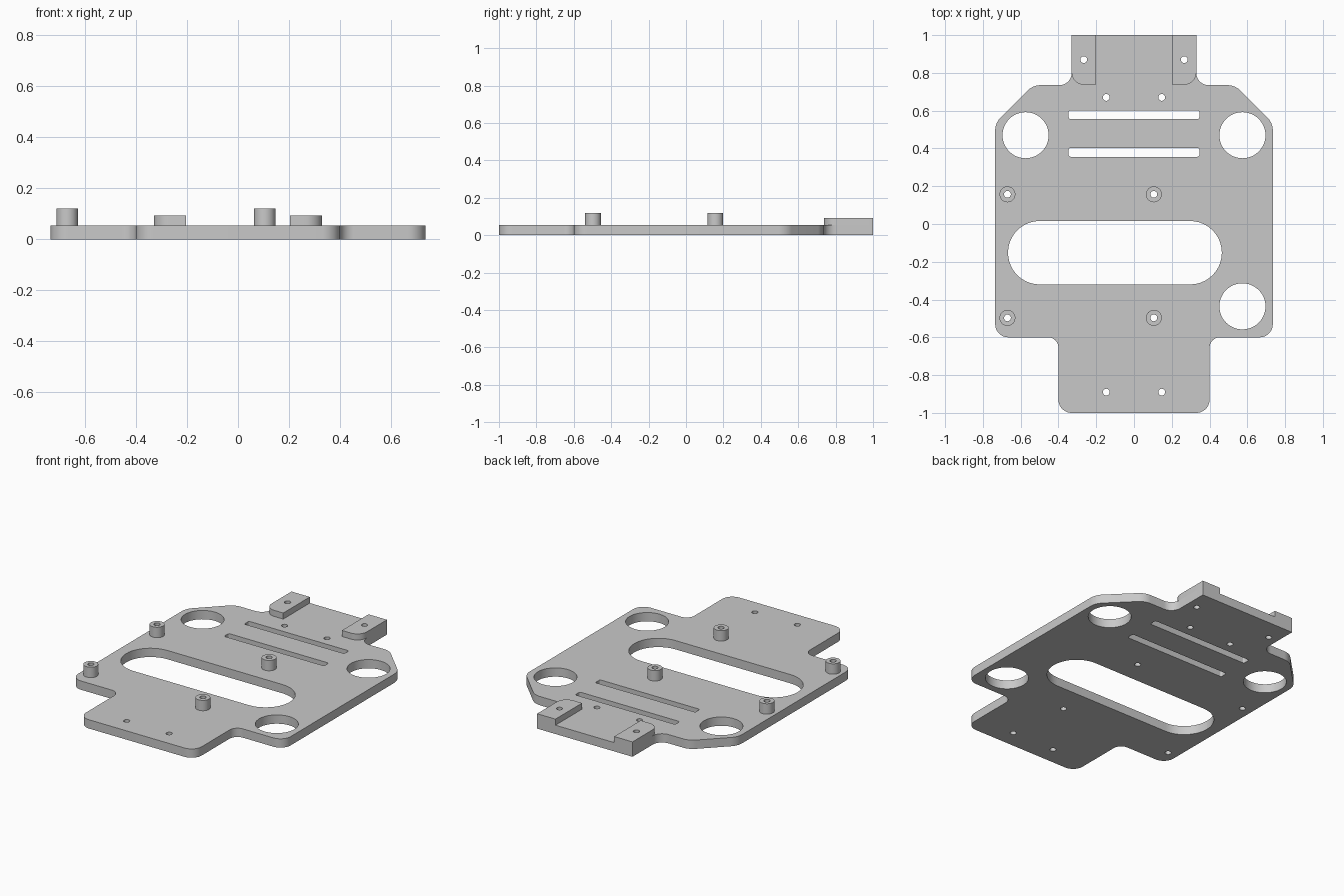
import bpy
import bmesh
import math
from mathutils import Vector

cube = bpy.data.objects.get("Cube")
if cube:
    bpy.data.objects.remove(cube, do_unlink=True)

GREY = (0.584, 0.584, 0.584, 1)
metal = bpy.data.materials.new("light_grey_metal")
metal.use_nodes = True
metal.diffuse_color = GREY
metal.node_tree.nodes["Principled BSDF"].inputs["Base Color"].default_value = GREY

PLATE, PAD, BOSS = 0.055, 0.093, 0.12   # top heights
HOLE = 0.018                            # screw hole radius


def circle(x, y, r, n=48):
    return [(x + r * math.cos(a), y + r * math.sin(a))
            for a in (math.tau * i / n for i in range(n))]


def rounded(corners, steps=10):
    """Closed loop from (x, y, radius) corners, each filleted by an arc."""
    loop = []
    for i, (x, y, r) in enumerate(corners):
        p = Vector((x, y))
        if r == 0:
            loop.append(p)
            continue
        to_prev = (Vector(corners[i - 1][:2]) - p).normalized()
        to_next = (Vector(corners[(i + 1) % len(corners)][:2]) - p).normalized()
        half_angle = to_prev.angle(to_next) / 2
        centre = p + (to_prev + to_next).normalized() * r / math.sin(half_angle)
        reach = r / math.tan(half_angle)
        start = (p + to_prev * reach - centre).normalized()
        end = (p + to_next * reach - centre).normalized()
        loop += [centre + start.slerp(end, k / steps) * r for k in range(steps + 1)]
    return loop


def box_loop(x0, x1, y0, y1, r):
    return rounded([(x0, y0, r), (x1, y0, r), (x1, y1, r), (x0, y1, r)])


def extrude(name, loops, z0, z1):
    """Solid from an outer loop and hole loops, standing between two heights."""
    curve = bpy.data.curves.new(name, "CURVE")
    curve.dimensions = "2D"
    curve.fill_mode = "BOTH"
    curve.extrude = (z1 - z0) / 2
    for loop in loops:
        spline = curve.splines.new("POLY")
        spline.points.add(len(loop) - 1)
        for point, (x, y) in zip(spline.points, loop):
            point.co = (x, y, 0, 1)
        spline.use_cyclic_u = True
    temp = bpy.data.objects.new(name + "_profile", curve)
    bpy.context.collection.objects.link(temp)
    bpy.context.view_layer.update()
    graph = bpy.context.evaluated_depsgraph_get()
    mesh = bpy.data.meshes.new_from_object(temp.evaluated_get(graph))
    bpy.data.objects.remove(temp, do_unlink=True)

    bm = bmesh.new()
    bm.from_mesh(mesh)
    bmesh.ops.remove_doubles(bm, verts=bm.verts, dist=0.0001)
    bmesh.ops.translate(bm, verts=bm.verts, vec=(0, 0, (z0 + z1) / 2))
    bmesh.ops.recalc_face_normals(bm, faces=bm.faces)
    bm.to_mesh(mesh)
    bm.free()
    mesh.name = name
    mesh.materials.clear()
    mesh.materials.append(metal)
    obj = bpy.data.objects.new(name, mesh)
    bpy.context.collection.objects.link(obj)
    bpy.ops.object.select_all(action="DESELECT")
    obj.select_set(True)
    bpy.context.view_layer.objects.active = obj
    bpy.ops.object.shade_smooth_by_angle(angle=math.radians(30))


# Plate outline: the left half, then its mirror image
half = [(0.4, -1, 0.07), (0.4, -0.6, 0.055), (0.735, -0.6, 0.07),
        (0.735, 0.535, 0.1), (0.535, 0.735, 0.1), (0.33, 0.735, 0.065),
        (0.33, 1, 0)]
outline = rounded(half + [(-x, y, r) for x, y, r in reversed(half)])

# Openings through the plate
boss_spots = [(x, y) for x in (-0.67, 0.105) for y in (0.157, -0.497)]
screw_spots = boss_spots + [(s * x, y) for s in (-1, 1)
                            for x, y in ((0.147, 0.67), (0.147, -0.89), (0.266, 0.87))]
openings = [circle(x, y, HOLE, 24) for x, y in screw_spots]
openings += [circle(x, y, 0.122) for x, y in
             ((-0.574, 0.47), (0.574, 0.47), (0.574, -0.436))]
openings += [box_loop(-0.346, 0.346, y, y + 0.046, 0.01) for y in (0.356, 0.556)]
openings.append(box_loop(-0.667, 0.465, -0.32, 0.016, 0.1675))
extrude("base_plate", [outline] + openings, 0, PLATE)

# Raised mounting pads at the back
for side, s in (("left", 1), ("right", -1)):
    pad = rounded([(s * 0.203, 0.737, 0), (s * 0.33, 0.737, 0.065),
                   (s * 0.33, 1, 0), (s * 0.203, 1, 0)])
    extrude(side + "_mounting_pad", [pad, circle(s * 0.266, 0.87, HOLE, 24)], PLATE, PAD)

# Hollow standoffs
for i, (x, y) in enumerate(boss_spots):
    extrude("standoff_%d" % (i + 1),
            [circle(x, y, 0.042), circle(x, y, HOLE, 24)], PLATE, BOSS)
